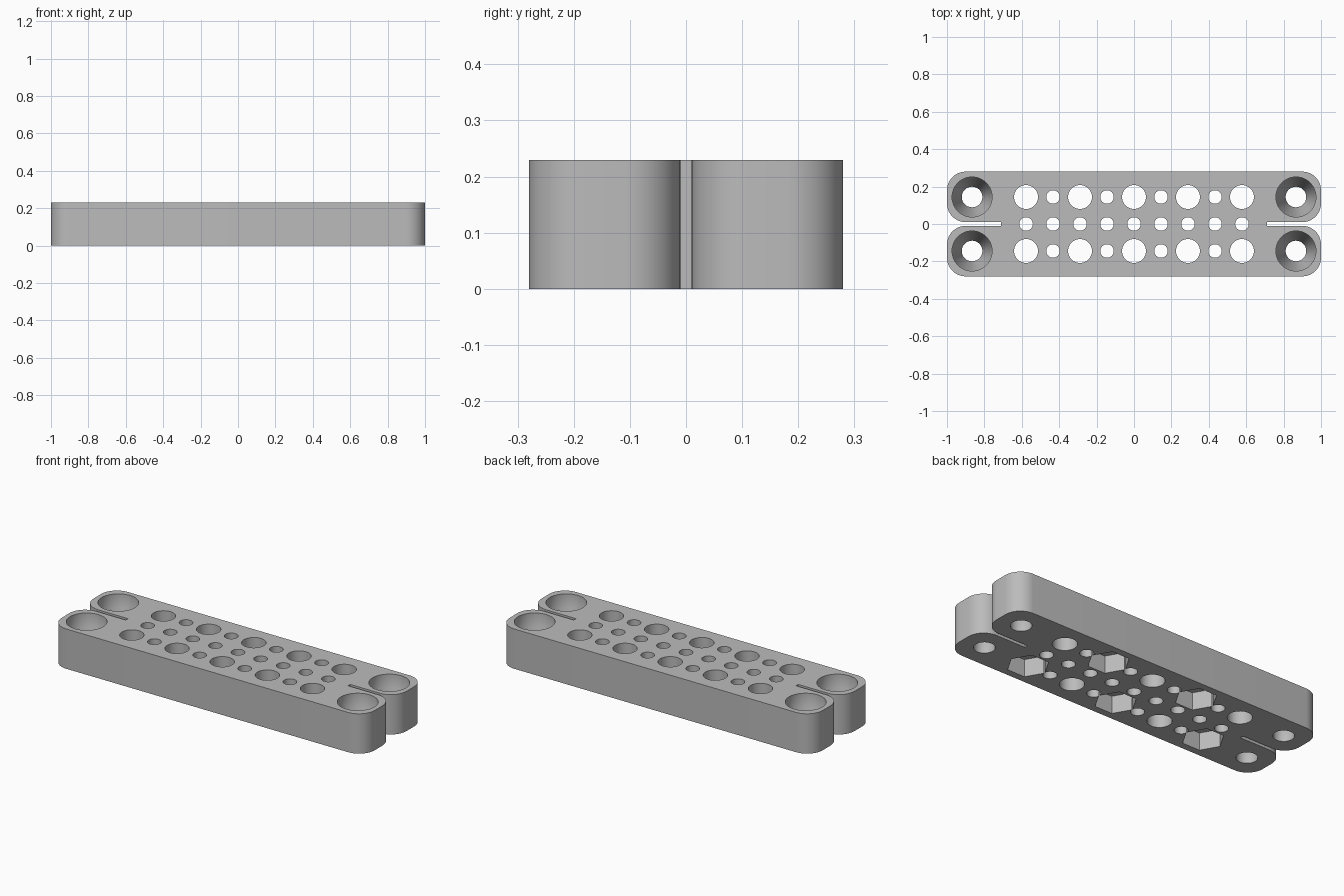
import bpy
import bmesh
from math import cos, sin, pi, radians

HEIGHT = 0.23
PITCH = 0.1443      # spacing of the hole grid
HALF_W = 0.28
SLOT = 0.01         # half width of the end slots
SLOT_END = 0.71
CORNER = 0.1

cube = bpy.data.objects.get("Cube")
if cube:
    bpy.data.objects.remove(cube, do_unlink=True)

grey = bpy.data.materials.new("mid_grey")
grey.use_nodes = True
colour = (0.5, 0.5, 0.5, 1)
grey.diffuse_color = colour
grey.node_tree.nodes["Principled BSDF"].inputs["Base Color"].default_value = colour


def make_object(name, bm):
    bmesh.ops.recalc_face_normals(bm, faces=bm.faces)
    mesh = bpy.data.meshes.new(name)
    bm.to_mesh(mesh)
    bm.free()
    mesh.materials.append(grey)
    obj = bpy.data.objects.new(name, mesh)
    bpy.context.collection.objects.link(obj)
    return obj


def add_turned(bm, x, y, profile, sides=48):
    """Closed solid of revolution from (radius, z) pairs."""
    rings = [[bm.verts.new((x + r * cos(2 * pi * i / sides),
                            y + r * sin(2 * pi * i / sides), z))
              for i in range(sides)] for r, z in profile]
    for low, high in zip(rings, rings[1:]):
        for i in range(sides):
            j = (i + 1) % sides
            bm.faces.new((low[i], low[j], high[j], high[i]))
    bm.faces.new(rings[0][::-1])
    bm.faces.new(rings[-1])


def corner_arc(cx, cy, start, steps=12):
    return [(cx + CORNER * cos(start + pi / 2 * i / steps),
             cy + CORNER * sin(start + pi / 2 * i / steps))
            for i in range(steps + 1)]


# Bar outline: one rounded lobe, mirrored to the four corners
lobe = [(SLOT_END, SLOT)]
lobe += corner_arc(1 - CORNER, SLOT + CORNER, -pi / 2)
lobe += corner_arc(1 - CORNER, HALF_W - CORNER, 0)
outline = lobe + [(-x, y) for x, y in reversed(lobe)]
outline += [(-x, -y) for x, y in outline]

bm = bmesh.new()
base = bm.faces.new([bm.verts.new((x, y, 0)) for x, y in outline])
top = bmesh.ops.extrude_face_region(bm, geom=[base])["geom"]
bmesh.ops.translate(bm, vec=(0, 0, HEIGHT),
                    verts=[v for v in top if isinstance(v, bmesh.types.BMVert)])
bar = make_object("drilled_bar", bm)

# Through holes on the grid and sunk screw holes in the lobes
below, above = -0.05, HEIGHT + 0.05
holes = bmesh.new()
sunk = [(0.055, below), (0.055, 0.05), (0.107, 0.15), (0.107, above)]
for row in (-1, 0, 1):
    for col in range(-4, 5):
        radius = 0.064 if row and col % 2 == 0 else 0.036
        add_turned(holes, col * PITCH, row * PITCH, [(radius, below), (radius, above)])
    if row:
        for col in (-6, 6):
            add_turned(holes, col * PITCH, row * PITCH, sunk)

# Six-sided nut pockets underneath, in a staggered pattern
pockets = bmesh.new()
for row, cols in ((1, (-2, 2)), (-1, (-4, 0, 4))):
    for col in cols:
        add_turned(pockets, col * PITCH, row * PITCH, [(0.11, below), (0.11, 0.1)], 6)

bpy.context.view_layer.objects.active = bar
bar.select_set(True)
for name, cutter_bm in (("hole_cutter", holes), ("pocket_cutter", pockets)):
    cutter = make_object(name, cutter_bm)
    cutter.hide_render = True
    cut = bar.modifiers.new(name, "BOOLEAN")
    cut.operation = "DIFFERENCE"
    cut.solver = "EXACT"
    cut.object = cutter
    bpy.ops.object.modifier_apply(modifier=cut.name)
    bpy.data.objects.remove(cutter, do_unlink=True)

bpy.ops.object.select_all(action="DESELECT")
bar.select_set(True)
bpy.ops.object.shade_smooth_by_angle(angle=radians(30))
